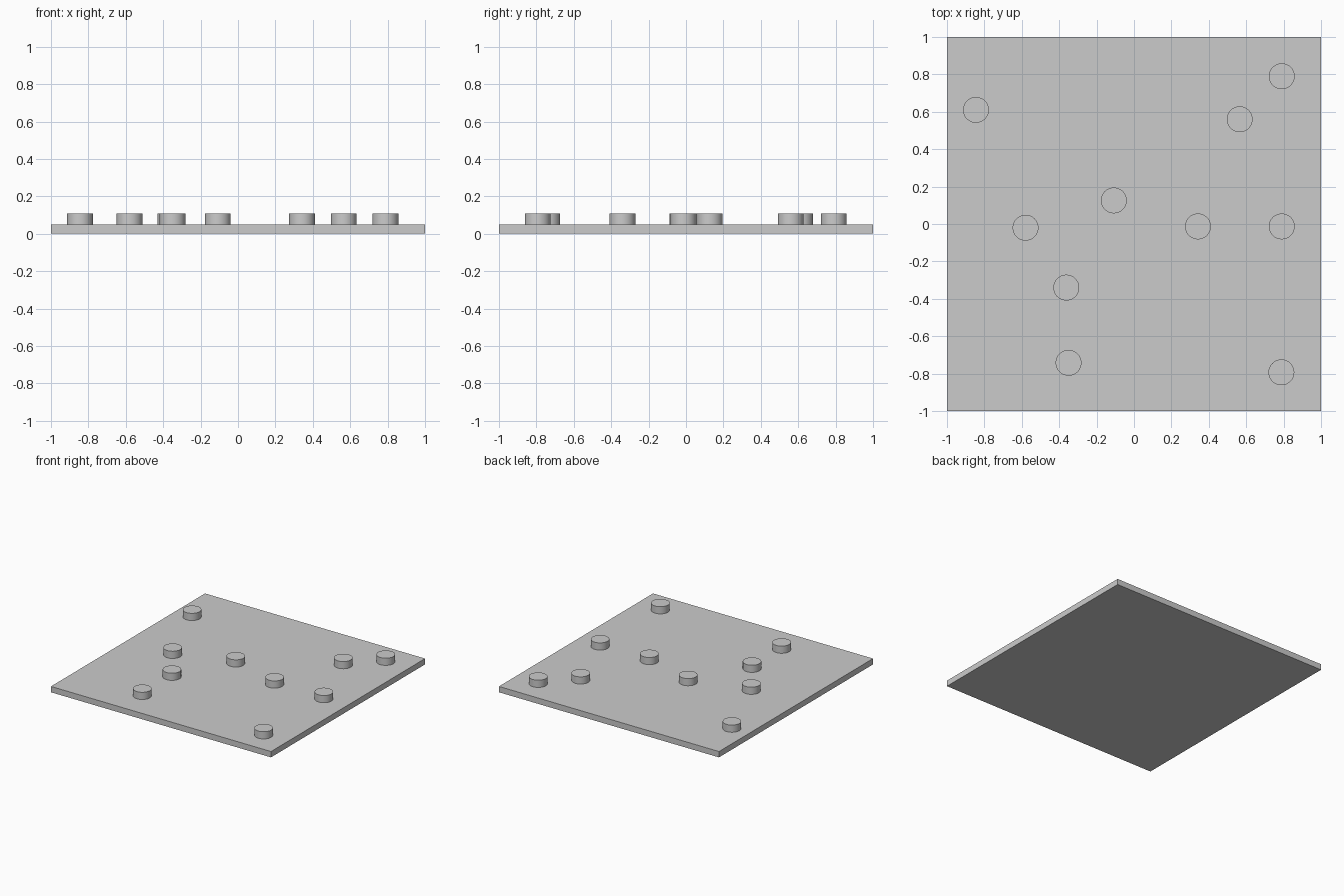
import bpy
import math

if "Cube" in bpy.data.objects:
    bpy.data.objects.remove(bpy.data.objects["Cube"])

PLATE_H = 0.048
STUD_R = 0.069
STUD_TOP = 0.107

grey = bpy.data.materials.new("light grey")
grey.diffuse_color = (0.6, 0.6, 0.6, 1.0)
grey.use_nodes = True
grey.node_tree.nodes["Principled BSDF"].inputs["Base Color"].default_value = grey.diffuse_color

# Square base plate
bpy.ops.mesh.primitive_cube_add(size=1, location=(0, 0, PLATE_H / 2))
plate = bpy.context.object
plate.name = "base_plate"
plate.scale = (2, 2, PLATE_H)
bpy.ops.object.transform_apply(location=False, rotation=False, scale=True)
plate.data.materials.append(grey)

# Round studs scattered over the plate
STUDS = [(-0.845, 0.61), (0.79, 0.79), (0.565, 0.56), (-0.108, 0.126),
         (-0.58, -0.02), (0.342, -0.013), (0.79, -0.013),
         (-0.362, -0.34), (-0.35, -0.742), (0.788, -0.793)]


def add_stud(index, x, y):
    # Sunk slightly into the plate so the parts join
    bottom = PLATE_H - 0.01
    bpy.ops.mesh.primitive_cylinder_add(
        vertices=64, radius=STUD_R, depth=STUD_TOP - bottom,
        location=(x, y, (STUD_TOP + bottom) / 2))
    stud = bpy.context.object
    stud.name = f"stud_{index}"
    stud.data.materials.append(grey)
    bpy.ops.object.shade_smooth_by_angle(angle=math.radians(30))


for i, (x, y) in enumerate(STUDS, 1):
    add_stud(i, x, y)
